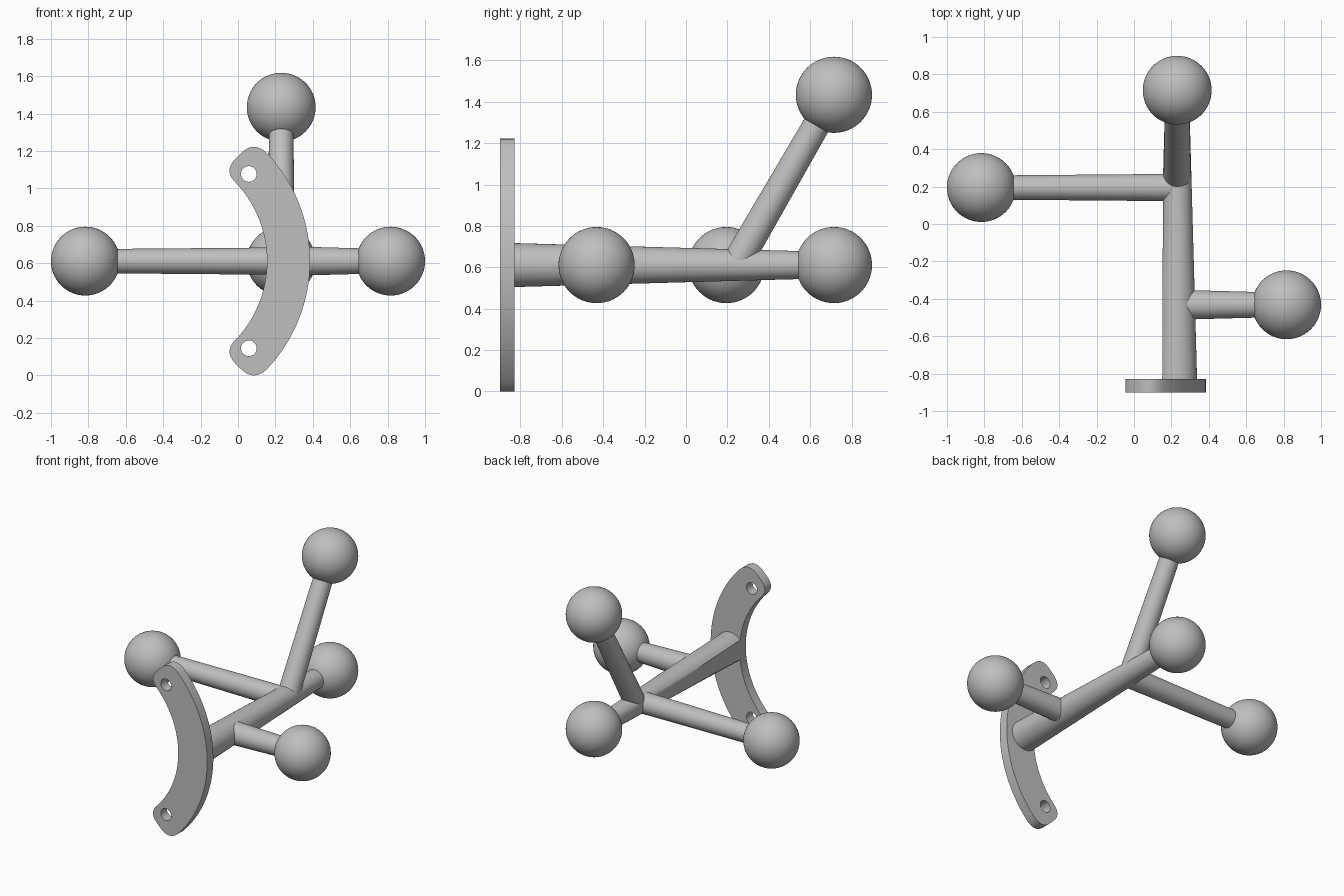
import bpy, bmesh
from math import atan2, cos, sin, hypot, radians
from mathutils import Vector

old = bpy.data.objects.get("Cube")
if old:
    bpy.data.objects.remove(old, do_unlink=True)

grey = bpy.data.materials.new("plain grey")
grey.use_nodes = True
colour = (0.52, 0.52, 0.52, 1)
grey.diffuse_color = colour
grey.node_tree.nodes["Principled BSDF"].inputs["Base Color"].default_value = colour

AXIS_X, AXIS_Z = 0.231, 0.611
BALL_R = 0.184


def finish(name, bm):
    bmesh.ops.recalc_face_normals(bm, faces=bm.faces)
    mesh = bpy.data.meshes.new(name)
    bm.to_mesh(mesh)
    bm.free()
    mesh.materials.append(grey)
    obj = bpy.data.objects.new(name, mesh)
    bpy.context.collection.objects.link(obj)
    return obj


def smooth(obj):
    bpy.ops.object.select_all(action="DESELECT")
    obj.select_set(True)
    bpy.context.view_layer.objects.active = obj
    bpy.ops.object.shade_smooth_by_angle(angle=radians(35))


def taper(name, start, end, r1, r2, segments=64):
    """Tapered round bar between two points."""
    a, b = Vector(start), Vector(end)
    bm = bmesh.new()
    bmesh.ops.create_cone(bm, cap_ends=True, segments=segments, radius1=r1,
                          radius2=r2, depth=(b - a).length)
    bmesh.ops.rotate(bm, verts=bm.verts, matrix=(b - a).to_track_quat("Z", "Y").to_matrix())
    bmesh.ops.translate(bm, verts=bm.verts, vec=(a + b) / 2)
    return finish(name, bm)


def ball(name, centre):
    bm = bmesh.new()
    bmesh.ops.create_uvsphere(bm, u_segments=64, v_segments=32, radius=BALL_R)
    bmesh.ops.translate(bm, verts=bm.verts, vec=centre)
    smooth(finish(name, bm))


def cut(obj, cutter):
    mod = obj.modifiers.new("cut", "BOOLEAN")
    mod.operation = "DIFFERENCE"
    mod.solver = "EXACT"
    mod.object = cutter
    bpy.context.view_layer.objects.active = obj
    bpy.ops.object.modifier_apply(modifier=mod.name)
    bpy.data.objects.remove(cutter, do_unlink=True)


# Curved mounting plate: half the outline, mirrored about the rod height
ARC_X, INNER, OUTER = -0.455, 0.61, 0.84
FILLET = 0.095
out_corner, in_corner = Vector((0.538, 0.644)), Vector((0.375, 0.481))


def arc(radius, a, b, steps=24):
    return [Vector((cos(a + (b - a) * i / steps), sin(a + (b - a) * i / steps))) * radius
            for i in range(steps + 1)]


def fillet(a, corner, b, steps=8):
    ts = [i / steps for i in range(1, steps)]
    return [a * (1 - t) ** 2 + corner * 2 * t * (1 - t) + b * t * t for t in ts]


end_dir = (in_corner - out_corner).normalized()
outer = arc(OUTER, 0, atan2(out_corner.y, out_corner.x) - FILLET / OUTER)
inner = arc(INNER, atan2(in_corner.y, in_corner.x) - FILLET / INNER, 0)
end_a, end_b = out_corner + end_dir * FILLET, in_corner - end_dir * FILLET
half = (outer + fillet(outer[-1], out_corner, end_a) + [end_a, end_b]
        + fillet(end_b, in_corner, inner[0]) + inner)
outline = half + [Vector((p.x, -p.y)) for p in reversed(half[1:-1])]

bm = bmesh.new()
face = bm.faces.new([bm.verts.new((ARC_X + p.x, -0.9, AXIS_Z + p.y)) for p in outline])
side = bmesh.ops.extrude_face_region(bm, geom=[face])
bmesh.ops.translate(bm, vec=(0, 0.07, 0),
                    verts=[v for v in side["geom"] if isinstance(v, bmesh.types.BMVert)])
plate = finish("mounting_plate", bm)
for sign in (-1, 1):
    z = AXIS_Z + sign * 0.466
    cut(plate, taper("hole_cutter", (0.058, -1, z), (0.058, -0.7, z), 0.042, 0.042, 32))
smooth(plate)

# Main rod, shaved along the inner curve of the plate
rod = taper("main_rod", (AXIS_X, -0.86, AXIS_Z), (AXIS_X, 0.715, AXIS_Z), 0.107, 0.063)
cut(rod, taper("rod_cutter", (ARC_X, -1.1, AXIS_Z), (ARC_X, 0.3, AXIS_Z), INNER, INNER, 256))
smooth(rod)

# Side and upper arms, each ending in a ball
arms = {
    "right": ((AXIS_X, 0.195, AXIS_Z), (-0.816, 0.195, AXIS_Z), 0.073, 0.064),
    "left": ((AXIS_X, -0.432, AXIS_Z), (0.816, -0.432, AXIS_Z), 0.080, 0.064),
    "upper": ((AXIS_X, 0.24, AXIS_Z), (AXIS_X, 0.715, 1.434), 0.073, 0.064),
}
for name, (start, end, r1, r2) in arms.items():
    smooth(taper(name + "_arm", start, end, r1, r2))
    ball(name + "_ball", end)
ball("back_ball", (AXIS_X, 0.715, AXIS_Z))
